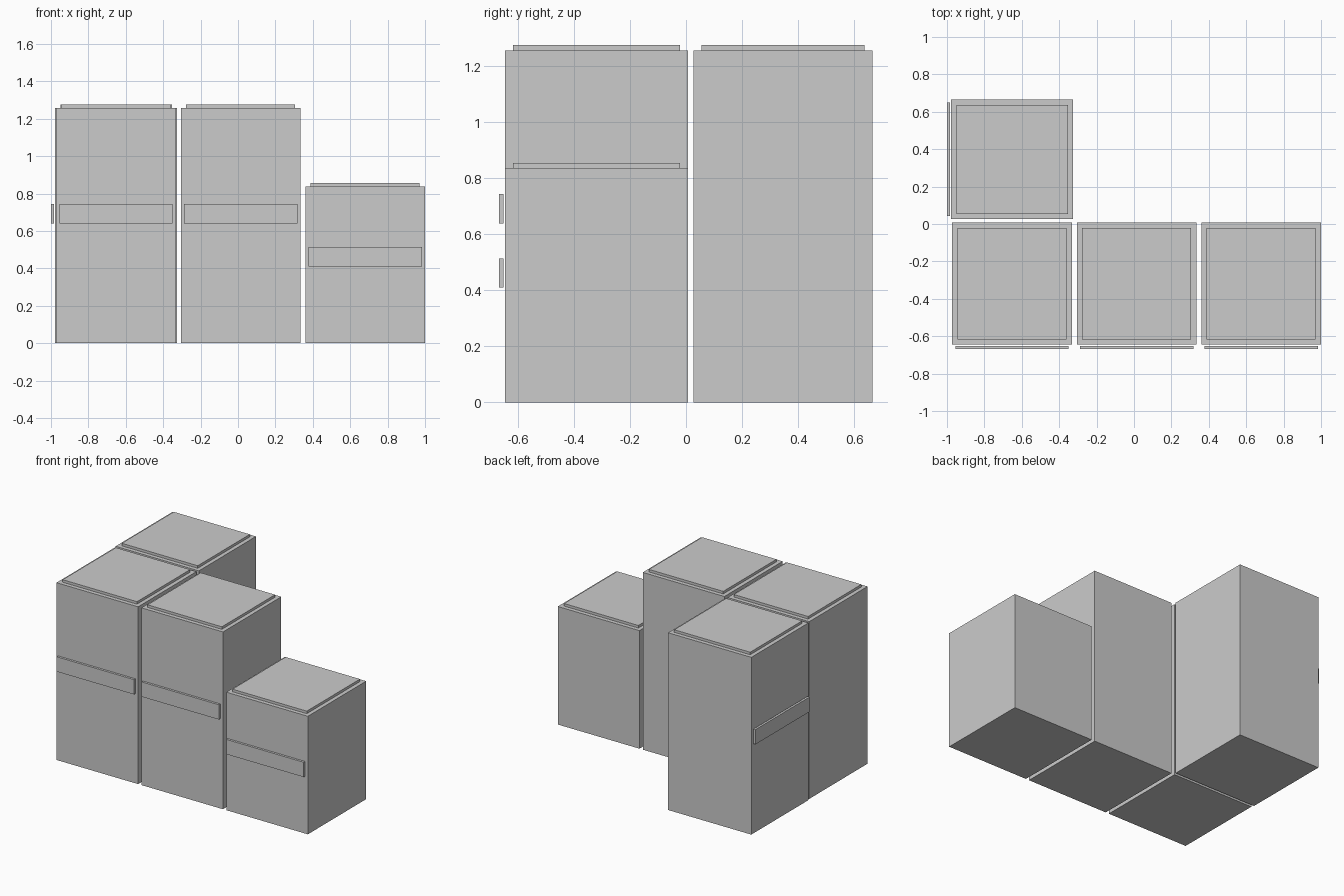
import bpy
import math
from mathutils import Matrix, Vector

cube = bpy.data.objects.get("Cube")
if cube:
    bpy.data.objects.remove(cube, do_unlink=True)

GREY = (0.6, 0.6, 0.6, 1.0)
grey = bpy.data.materials.new("light_grey")
grey.use_nodes = True
grey.diffuse_color = GREY
grey.node_tree.nodes["Principled BSDF"].inputs["Base Color"].default_value = GREY

WIDTH, DEPTH = 0.64, 0.653      # cabinet footprint
RIM = 0.0285                    # lid inset from the cabinet edge
LID = 0.018                     # lid thickness
GAP, PLATE = 0.006, 0.016       # handle standoff and thickness


def box(name, size, centre, place):
    """Add a box, given in the cabinet's own frame, and move it into place."""
    bpy.ops.mesh.primitive_cube_add(size=1)
    obj = bpy.context.object
    obj.name = obj.data.name = name
    obj.data.transform(Matrix.Translation(centre) @ Matrix.Diagonal(size).to_4x4())
    obj.data.materials.append(grey)
    obj.matrix_world = place


def cabinet(name, x, y, height, handle_z, turn=0.0):
    place = Matrix.Translation((x, y, 0)) @ Matrix.Rotation(turn, 4, "Z")
    # Body
    box(name + "_body", Vector((WIDTH, DEPTH, height)), (0, 0, height / 2), place)
    # Raised lid
    box(name + "_lid", Vector((WIDTH - 2 * RIM, DEPTH - 2 * RIM, LID)),
        (0, 0, height + LID / 2), place)
    # Handle bar standing just off the front
    box(name + "_handle", Vector((0.606, PLATE, 0.105)),
        (0, -DEPTH / 2 - GAP - PLATE / 2, handle_z), place)


# Front row, then the rear cabinet turned to face the right
FRONT_Y = -0.319
cabinet("left_short_cabinet", 0.68, FRONT_Y, 0.837, 0.462)
cabinet("middle_tall_cabinet", 0.014, FRONT_Y, 1.257, 0.692)
cabinet("right_tall_cabinet", -0.652, FRONT_Y, 1.257, 0.692)
cabinet("rear_tall_cabinet", -0.652, 0.346, 1.257, 0.692, -math.pi / 2)
